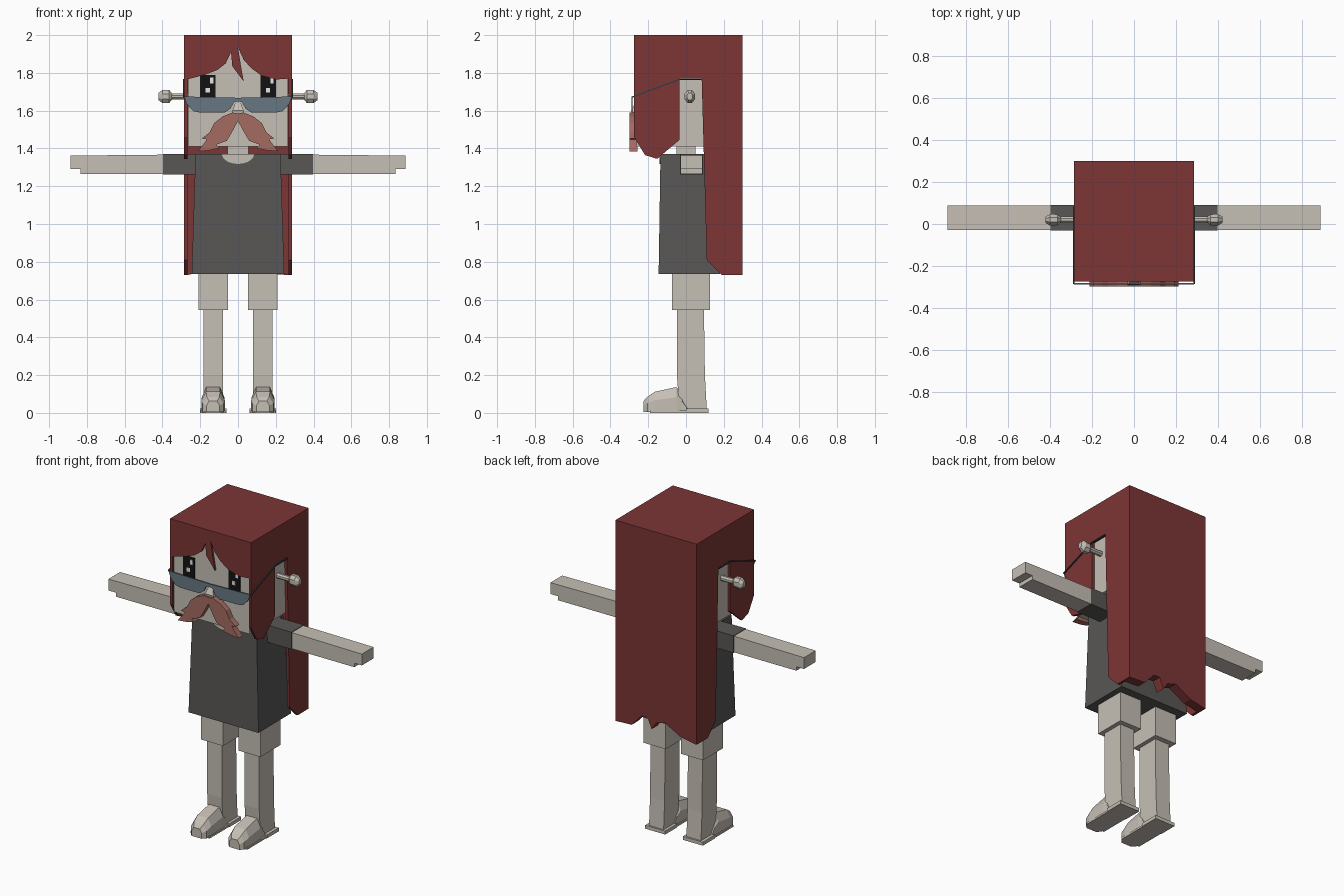
import bpy, bmesh, math
from mathutils import Vector

cube = bpy.data.objects.get("Cube")
if cube:
    bpy.data.objects.remove(cube, do_unlink=True)


def material(name, r, g, b):
    m = bpy.data.materials.new(name)
    m.use_nodes = True
    m.diffuse_color = (r, g, b, 1)
    m.node_tree.nodes["Principled BSDF"].inputs["Base Color"].default_value = (r, g, b, 1)
    return m


SKIN = material("pale_skin", .56, .52, .46)
HAIR = material("dark_red_hair", .205, .036, .036)
CLOTH = material("charcoal_cloth", .098, .095, .092)
LENS = material("blue_grey_lens", .14, .185, .225)
FRAME = material("dark_frame", .035, .045, .055)
WHISKER = material("dusty_pink_whiskers", .37, .145, .12)
BLACK = material("black_eye", .006, .006, .006)
WHITE = material("white_glint", .8, .8, .78)


def finish(name, bm, mat):
    bmesh.ops.recalc_face_normals(bm, faces=bm.faces)
    mesh = bpy.data.meshes.new(name)
    bm.to_mesh(mesh)
    bm.free()
    mesh.materials.append(mat)
    obj = bpy.data.objects.new(name, mesh)
    bpy.context.collection.objects.link(obj)
    return obj


def loft(name, rings, mat):
    """Skin a closed solid over rings with equal point counts."""
    bm = bmesh.new()
    loops = [[bm.verts.new(p) for p in ring] for ring in rings]
    for a, b in zip(loops, loops[1:]):
        for i in range(len(a)):
            j = (i + 1) % len(a)
            bm.faces.new((a[i], a[j], b[j], b[i]))
    bm.faces.new(loops[0])
    bm.faces.new(loops[-1])
    return finish(name, bm, mat)


def prism(name, pts, axis, a, b, mat):
    """Extrude a flat outline: (x, z) along y, or (y, z) along x."""
    put = (lambda p, d: (p[0], d, p[1])) if axis == "y" else (lambda p, d: (d, p[0], p[1]))
    return loft(name, [[put(p, d) for p in pts] for d in (a, b)], mat)


def rect(x0, x1, y0, y1, z):
    return [(x0, y0, z), (x1, y0, z), (x1, y1, z), (x0, y1, z)]


def box(name, x0, x1, y0, y1, z0, z1, mat):
    return loft(name, [rect(x0, x1, y0, y1, z0), rect(x0, x1, y0, y1, z1)], mat)


def span(s, a, b):
    return sorted((s * a, s * b))


def rod(name, p, q, radius, mat, sides=8):
    p, q = Vector(p), Vector(q)
    turn = (q - p).to_track_quat("Z", "Y")
    ring = [turn @ Vector((radius * math.cos(t), radius * math.sin(t), 0))
            for t in (math.tau * (i + .5) / sides for i in range(sides))]
    return loft(name, [[c + v for v in ring] for c in (p, q)], mat)


# Head, neck and nose
box("head", -.265, .265, -.262, .24, 1.41, 1.97, SKIN)
box("neck", -.055, .055, -.05, .05, 1.34, 1.42, SKIN)
loft("nose", [rect(-.035, .035, -.285, -.26, 1.57), rect(-.03, .03, -.29, -.26, 1.6),
              rect(-.015, .015, -.27, -.26, 1.64)], SKIN)

# Hair: cap, jagged fringe, back sheet with a wavy hem, side panels
box("hair_top", -.285, .285, -.275, .30, 1.965, 2, HAIR)
fringe = [(-.272, 1.965), (-.272, 1.765), (-.175, 1.79), (-.11, 1.815), (-.065, 1.85),
          (-.037, 1.91), (-.03, 1.835), (.03, 1.755), (.015, 1.84), (0, 1.935),
          (.03, 1.87), (.07, 1.825), (.125, 1.785), (.2, 1.765), (.272, 1.77), (.272, 1.965)]
prism("hair_fringe", fringe, "y", -.275, -.262, HAIR)
hem = [(.27, 1.965), (.27, .73), (.17, .735), (.1, .81), (.06, .81), (.03, .745),
       (0, .79), (-.06, .81), (-.17, .75), (-.27, .73), (-.27, 1.965)]
prism("hair_back", hem, "y", .24, .30, HAIR)
panel = [(-.275, 1.965), (-.275, 1.46), (-.217, 1.365), (-.153, 1.345), (-.035, 1.445),
         (-.035, 1.77), (.083, 1.77), (.11, .81), (.19, .73), (.30, .73), (.30, 1.965)]

# Dress with a scooped neckline
loft("dress", [rect(-.245, .245, -.145, .18, .735), rect(-.225, .225, -.135, .13, 1.37)], CLOTH)
scoop = [(.085 * math.cos(t), 1.37 - .052 * math.sin(t))
         for t in (math.pi * i / 10 for i in range(11))]
prism("neckline", scoop, "y", -.139, -.131, SKIN)

# Foot sections: y, half width, top height
FOOT = [(-.225, .035, .062), (-.205, .055, .085), (-.165, .062, .112),
        (-.05, .06, .137), (-.02, .056, .1), (.012, .056, .025)]
LENS_OUTLINE = [(.0, 1.668), (.285, 1.675), (.272, 1.635), (.235, 1.597), (.2, 1.59),
                (.07, 1.59), (.04, 1.61), (.022, 1.645), (0, 1.65)]

for s, side in ((1, "left"), (-1, "right")):
    prism(side + "_hair_panel", panel, "x", *span(s, .268, .285), HAIR)

    # Eyes with small glints
    box(side + "_eye", *span(s, .118, .2), -.266, -.26, 1.66, 1.79, BLACK)
    c = .159 * s
    box(side + "_eye_glint", c - .012, c + .01, -.269, -.265, 1.695, 1.72, WHITE)
    box(side + "_eye_upper_glint", c + .012, c + .028, -.269, -.265, 1.745, 1.775, WHITE)

    # Glasses
    prism(side + "_lens", [(s * x, z) for x, z in LENS_OUTLINE], "y", -.288, -.282, LENS)
    path = [(s * .288, -.285, 1.672), (s * .288, -.035, 1.765), (s * .288, .083, 1.765)]
    for part, p, q in zip(("front", "rear"), path, path[1:]):
        rod(f"{side}_glasses_{part}_arm", p, q, .005, FRAME, 4)

    # Knobbed ear
    rod(side + "_ear_stem", (s * .26, .02, 1.675), (s * .365, .02, 1.675), .017, SKIN)
    knob = []
    for x, r in ((.348, .018), (.364, .036), (.4, .038), (.422, .02)):
        knob.append([(s * x, .02 + .78 * r * math.cos(t), 1.675 + r * math.sin(t))
                     for t in (math.tau * (i + .5) / 8 for i in range(8))])
    loft(side + "_ear_knob", knob, SKIN)

    # Sleeve, arm and stepped hand
    box(side + "_sleeve", *span(s, .2, .397), -.032, .091, 1.262, 1.37, CLOTH)
    arm = [(.39, 1.265), (.835, 1.265), (.835, 1.29), (.888, 1.29), (.888, 1.362), (.39, 1.367)]
    prism(side + "_arm", [(s * x, z) for x, z in arm], "y", -.029, .088, SKIN)

    # Leg
    box(side + "_thigh", *span(s, .054, .208), -.073, .127, .545, .75, SKIN)
    x0, x1 = span(s, .08, .182)
    loft(side + "_shin", [rect(x0, x1, -.035, .11, .018), rect(x0, x1, -.048, .1, .2),
                          rect(x0, x1, -.048, .095, .55)], SKIN)

    # Foot with chamfered top, thin sole and heel plate
    c = .132 * s
    loft(side + "_foot", [[(c - w, y, .004), (c + w, y, .004), (c + w, y, .6 * h),
                           (c + .6 * w, y, h), (c - .6 * w, y, h), (c - w, y, .6 * h)]
                          for y, w, h in FOOT], SKIN)
    box(side + "_sole", c - .066, c + .066, -.19, .01, 0, .012, SKIN)
    box(side + "_heel_plate", c - .07, c + .07, 0, .12, 0, .022, SKIN)

# Moustache: one ragged half, mirrored
half = [(0, 1.585), (.03, 1.59), (.08, 1.57), (.125, 1.535), (.15, 1.485), (.192, 1.453),
        (.165, 1.448), (.185, 1.42), (.213, 1.385), (.15, 1.39), (.1, 1.402), (.115, 1.42),
        (.06, 1.44), (.035, 1.48), (0, 1.545)]
whole = half + [(-x, z) for x, z in reversed(half[1:-1])]
prism("moustache", whole, "y", -.298, -.258, WHISKER)
